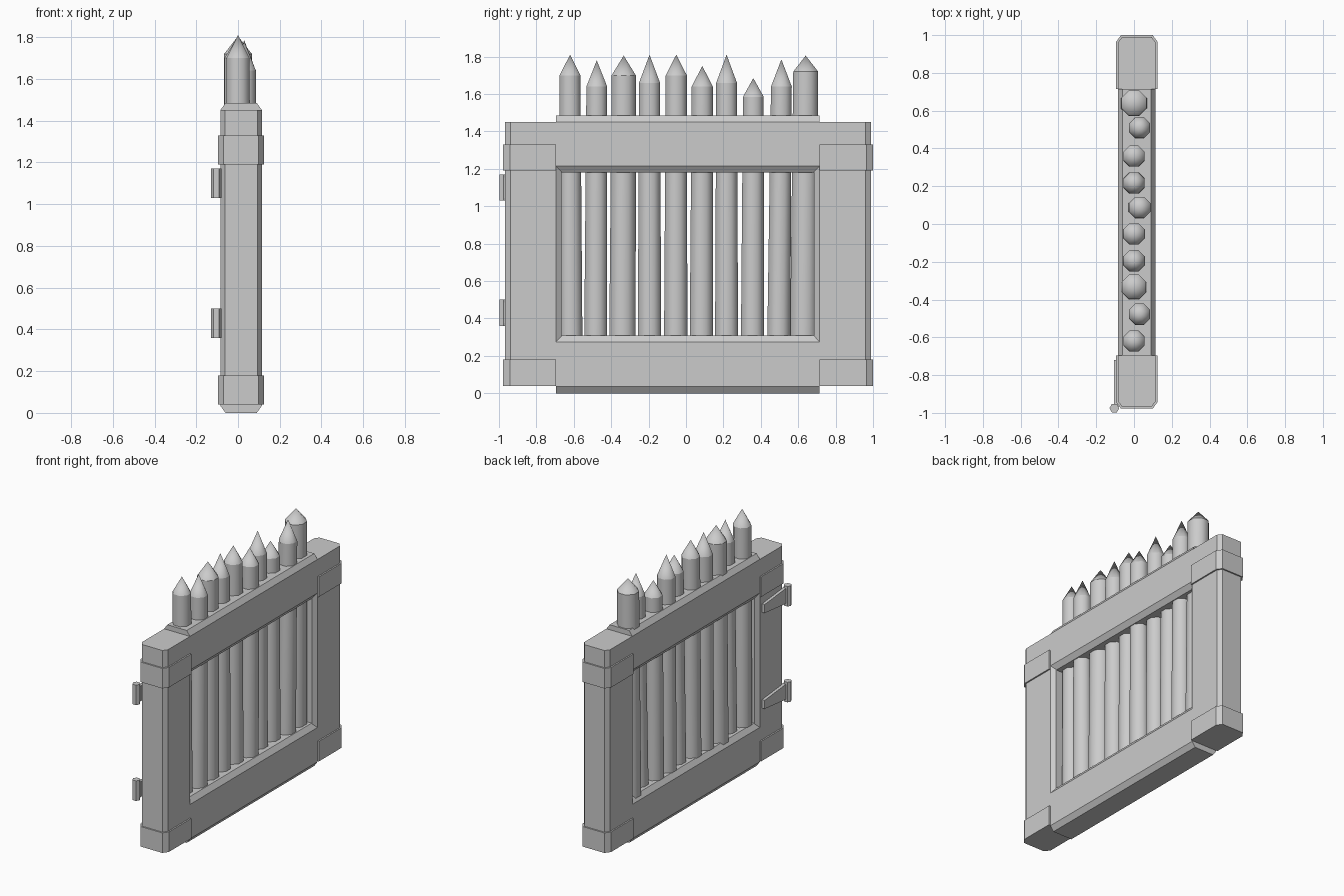
import bpy, bmesh, math
from mathutils import Vector

old = bpy.data.objects.get("Cube")
if old:
    bpy.data.objects.remove(old, do_unlink=True)

grey = bpy.data.materials.new("plain_grey")
grey.use_nodes = True
colour = (0.6, 0.6, 0.6, 1)
grey.diffuse_color = colour
grey.node_tree.nodes["Principled BSDF"].inputs["Base Color"].default_value = colour

MID = 0.015            # centre of the gate's thickness
HALF = 0.1             # half thickness of posts and rails
LEFT, RIGHT = -0.695, 0.715   # ends of the rails


def finish(name, bm):
    bmesh.ops.recalc_face_normals(bm, faces=bm.faces)
    mesh = bpy.data.meshes.new(name)
    bm.to_mesh(mesh)
    bm.free()
    mesh.materials.append(grey)
    obj = bpy.data.objects.new(name, mesh)
    bpy.context.collection.objects.link(obj)
    return obj


def prism(name, points, direction):
    """Extrude a closed outline along a direction."""
    bm = bmesh.new()
    face = bm.faces.new([bm.verts.new(p) for p in points])
    out = bmesh.ops.extrude_face_region(bm, geom=[face])
    moved = [v for v in out["geom"] if isinstance(v, bmesh.types.BMVert)]
    bmesh.ops.translate(bm, verts=moved, vec=Vector(direction))
    return finish(name, bm)


def outline(half, a, b, cx, ca, cb):
    """Symmetric section from a to b, with chamfers ca and cb at its ends."""
    side = [(half - cx, a), (half, a + ca), (half, b - cb), (half - cx, b)]
    if not cb:
        side = side[:2] + [(half, b)]
    return ([(MID + x, t) for x, t in side] +
            [(MID - x, t) for x, t in reversed(side)])


# Upper and lower rails
for name, low, high in (("lower_rail", 0, 0.31), ("upper_rail", 1.18, 1.485)):
    section = outline(HALF, low, high, 0.025, 0.035, 0.035)
    prism(name, [(x, LEFT, z) for x, z in section], (0, RIGHT - LEFT, 0))

# Posts with wrapped bands; s flips the section for the far end
for end, s, outer, inner in (("hinge", 1, -0.968, LEFT), ("latch", -1, 0.99, RIGHT)):
    a, b = s * outer, s * inner
    section = outline(HALF, a, b + 0.03, 0.022, 0.03, 0.03)
    prism(end + "_post", [(x, s * y, 0.04) for x, y in section], (0, 0, 1.41))
    section = outline(HALF + 0.01, a - 0.01, b, 0.026, 0.036, 0)
    for level, z in (("lower", 0.04), ("upper", 1.19)):
        prism(f"{end}_{level}_band", [(x, s * y, z) for x, y in section], (0, 0, 0.14))

# Hinges: hexagonal pin and tapered strap
for level, z in (("lower", 0.43), ("upper", 1.1)):
    ring = [(-0.104 + 0.026 * math.cos(i * math.pi / 3),
             -0.975 + 0.026 * math.sin(i * math.pi / 3), z - 0.07) for i in range(6)]
    prism(level + "_hinge_pin", ring, (0, 0, 0.14))
    strap = [(-0.105, -0.97, z - 0.055), (-0.105, -0.72, z - 0.03),
             (-0.105, -0.72, z + 0.03), (-0.105, -0.97, z + 0.055)]
    prism(level + "_hinge_strap", strap, (0.025, 0, 0))


def picket(index, y_low, y_top, x, radius, shoulder, tip):
    """Leaning eight-sided stake with a sharpened end."""
    bm = bmesh.new()
    sides = 8
    rings = []
    for cx, cy, z, r in ((x * 0.7, y_low, 0.2, radius + 0.007), (x, y_top, shoulder, radius)):
        rings.append([bm.verts.new((cx + r * math.cos((i + 0.5) * math.tau / sides),
                                    cy + r * math.sin((i + 0.5) * math.tau / sides), z))
                      for i in range(sides)])
    apex = bm.verts.new((x, y_top, tip))
    low, top = rings
    for i in range(sides):
        j = (i + 1) % sides
        bm.faces.new((low[i], low[j], top[j], top[i])).smooth = True
        bm.faces.new((top[i], top[j], apex)).smooth = True
        bm.edges.get((top[i], top[j])).smooth = False
    bm.faces.new(low)
    finish(f"picket_{index}", bm)


# y at base, y at top, x, radius, shoulder height, tip height
stakes = [
    (-0.615, -0.62, 0, 0.06, 1.70, 1.81),
    (-0.483, -0.477, 0.03, 0.06, 1.64, 1.78),
    (-0.34, -0.333, 0, 0.07, 1.70, 1.805),
    (-0.195, -0.195, 0, 0.061, 1.66, 1.81),
    (-0.055, -0.052, 0, 0.061, 1.70, 1.81),
    (0.082, 0.087, 0.03, 0.061, 1.64, 1.75),
    (0.217, 0.217, 0, 0.06, 1.66, 1.81),
    (0.355, 0.36, 0, 0.06, 1.585, 1.685),
    (0.495, 0.51, 0.03, 0.06, 1.64, 1.785),
    (0.628, 0.64, 0, 0.072, 1.72, 1.805),
]
for n, stake in enumerate(stakes, 1):
    picket(n, *stake)
